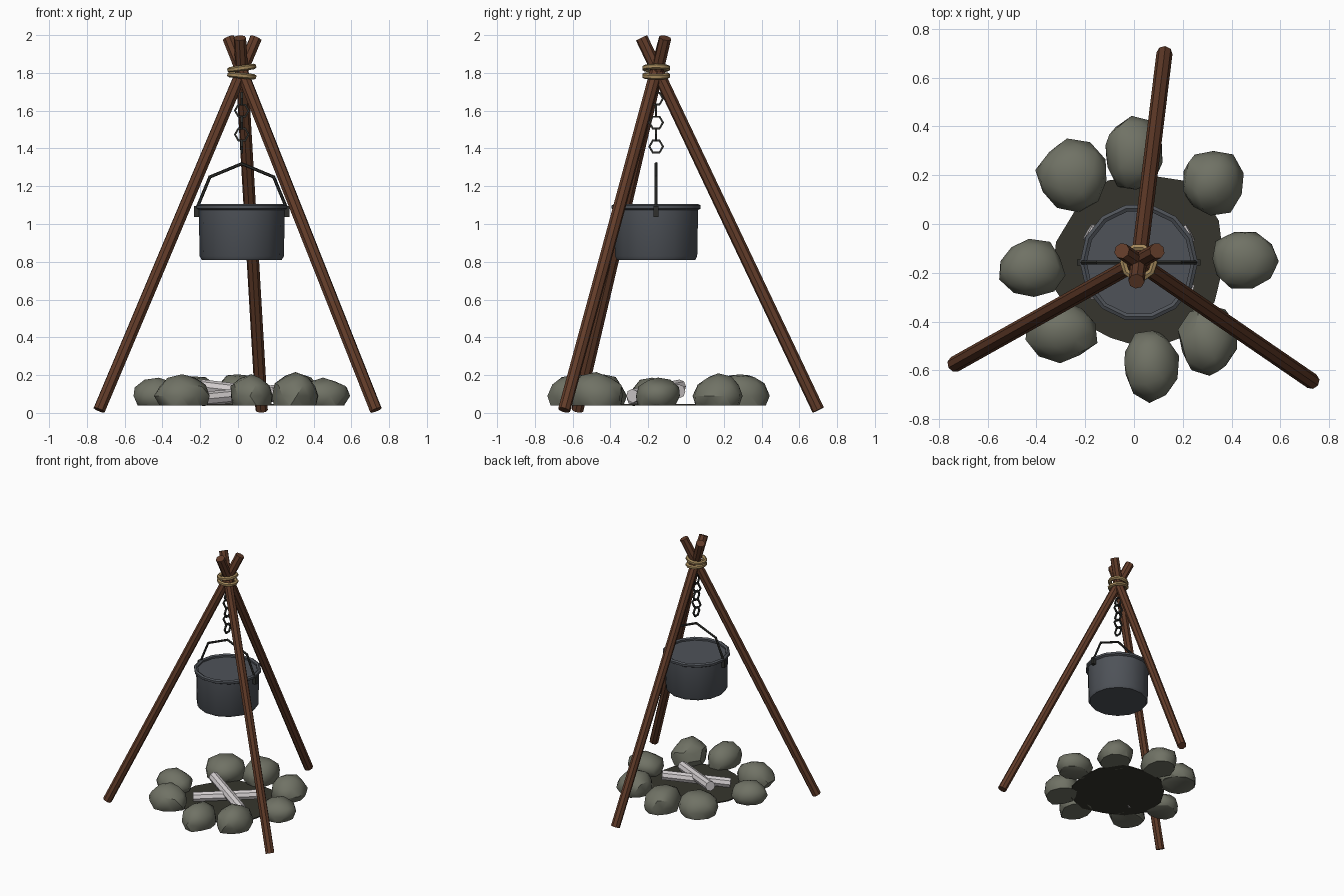
import bpy, bmesh, math, random
from mathutils import Vector, Matrix

if "Cube" in bpy.data.objects:
    bpy.data.objects.remove(bpy.data.objects["Cube"])

random.seed(4)
CX, CY = 0.02, -0.158          # axis of the fire, pot and chain


def material(name, r, g, b):
    lin = [(c / 255 / 12.92) if c < 11 else ((c / 255 + 0.055) / 1.055) ** 2.4 for c in (r, g, b)]
    m = bpy.data.materials.new(name)
    m.diffuse_color = (*lin, 1)
    m.use_nodes = True
    m.node_tree.nodes["Principled BSDF"].inputs["Base Color"].default_value = m.diffuse_color
    return m


WOOD = material("brown wood", 98, 60, 41)
ROPE = material("tan rope", 165, 138, 92)
IRON = material("pot iron", 78, 82, 88)
CHAIN = material("dark iron", 46, 47, 44)
STONE = material("olive stone", 112, 114, 101)
ASH = material("dark ash", 54, 53, 45)
LOG = material("pale log", 212, 207, 208)


def finish(name, bm, mat, smooth=None):
    bmesh.ops.recalc_face_normals(bm, faces=bm.faces)
    me = bpy.data.meshes.new(name)
    bm.to_mesh(me)
    bm.free()
    me.materials.append(mat)
    ob = bpy.data.objects.new(name, me)
    bpy.context.collection.objects.link(ob)
    if smooth:
        bpy.ops.object.select_all(action='DESELECT')
        ob.select_set(True)
        bpy.context.view_layer.objects.active = ob
        bpy.ops.object.shade_smooth_by_angle(angle=math.radians(smooth))
    return ob


def rod(bm, a, b, r, sides):
    a, b = Vector(a), Vector(b)
    d = b - a
    mat = Matrix.Translation((a + b) / 2) @ d.to_track_quat('Z', 'Y').to_matrix().to_4x4()
    bmesh.ops.create_cone(bm, cap_ends=True, segments=sides, radius1=r, radius2=r,
                          depth=d.length, matrix=mat)


def sweep(bm, rings, closed):
    """Skin a list of rings of points; closed joins the last ring to the first."""
    vs = [[bm.verts.new(p) for p in ring] for ring in rings]
    n, m = len(vs), len(vs[0])
    for i in range(n if closed else n - 1):
        for j in range(m):
            k, l = (i + 1) % n, (j + 1) % m
            bm.faces.new((vs[i][j], vs[k][j], vs[k][l], vs[i][l]))
    if not closed:
        bm.faces.new(vs[0])
        bm.faces.new(vs[-1])


def torus(bm, matrix, R, r, major, minor):
    rings = []
    for i in range(major):
        a = math.tau * i / major
        ring = []
        for j in range(minor):
            b = math.tau * (j + 0.5) / minor
            w = R + r * math.cos(b)
            ring.append(matrix @ Vector((w * math.cos(a), w * math.sin(a), r * math.sin(b))))
        rings.append(ring)
    sweep(bm, rings, True)


# Tripod poles
for name, foot, top in (
        ("left_pole", (-0.735, -0.575, 0.015), (0.095, -0.11, 1.985)),
        ("right_pole", (0.73, -0.645, 0.015), (-0.05, -0.11, 1.985)),
        ("back_pole", (0.125, 0.70, 0.015), (0.01, -0.235, 1.985))):
    bm = bmesh.new()
    rod(bm, foot, top, 0.033, 8)
    finish(name, bm, WOOD)

# Rope lashing: two tilted coils
for name, z, tilt in (("upper_rope", 1.825, -8), ("lower_rope", 1.785, 5)):
    bm = bmesh.new()
    m = Matrix.Translation((CX, CY, z)) @ Matrix.Rotation(math.radians(tilt), 4, 'Y')
    torus(bm, m, 0.064, 0.015, 10, 6)
    finish(name, bm, ROPE, 50)

# Chain of hexagonal links, alternately turned
bm = bmesh.new()
for i in range(5):
    m = (Matrix.Translation((CX, CY, 1.664 - i * 0.0635))
         @ Matrix.Rotation(math.pi / 2 * (1 - i % 2), 4, 'Z') @ Matrix.Rotation(math.pi / 2, 4, 'X'))
    torus(bm, m, 0.036, 0.008, 6, 4)
finish("chain", bm, CHAIN)


# Pot body and rim
def circle(r, z, n=14):
    return [(CX + r * math.cos(math.tau * i / n), CY + r * math.sin(math.tau * i / n), z)
            for i in range(n)]


bm = bmesh.new()
sweep(bm, [circle(0.212, 0.81), circle(0.223, 0.83), circle(0.228, 1.085)], False)
finish("pot_body", bm, IRON, 35)
bm = bmesh.new()
torus(bm, Matrix.Translation((CX, CY, 1.09)), 0.228, 0.016, 14, 6)
finish("pot_rim", bm, IRON, 35)

# Pot lugs
bm = bmesh.new()
for s in (-1, 1):
    m = Matrix.Translation((CX + s * 0.24, CY, 1.066)) @ Matrix.Diagonal((0.026, 0.026, 0.056, 1))
    bmesh.ops.create_cube(bm, size=1, matrix=m)
finish("pot_lugs", bm, CHAIN)

# Bail handle: four-segment arch
bm = bmesh.new()
rings = []
for i in range(5):
    a = math.pi * i / 4
    d = Vector((math.cos(a), 0, math.sin(a)))
    c = Vector((CX, CY, 1.08)) + d * 0.239
    rings.append([c + 0.009 * (d * math.cos(b) + Vector((0, 1, 0)) * math.sin(b))
                  for b in (math.tau * j / 6 for j in range(6))])
sweep(bm, rings, False)
finish("pot_handle", bm, CHAIN)

# Ash bed: irregular thin disc
bm = bmesh.new()
radii = (0.35, 0.37, 0.40, 0.36, 0.36, 0.34, 0.35, 0.37, 0.35, 0.33, 0.36, 0.36, 0.35)
rings = [[(CX + r * math.cos(math.tau * i / 13), CY + r * math.sin(math.tau * i / 13), z)
          for i, r in enumerate(radii)] for z in (0.04, 0.048)]
sweep(bm, rings, False)
finish("ash_bed", bm, ASH)

# Crossed logs
for name, ang, z0, z1 in (("lower_log", 30, 0.073, 0.115), ("upper_log", -31, 0.14, 0.09)):
    dx, dy = 0.245 * math.cos(math.radians(ang)), 0.245 * math.sin(math.radians(ang))
    bm = bmesh.new()
    rod(bm, (CX - dx, CY - dy, z0), (CX + dx, CY + dy, z1), 0.037, 8)
    finish(name, bm, LOG)

# Ring of stones: x, y, half sizes, top height
stones = ((-0.25, 0.197, 0.148, 0.148, 0.20), (0.0, 0.287, 0.126, 0.155, 0.21),
          (0.32, 0.17, 0.13, 0.138, 0.205), (0.45, -0.148, 0.138, 0.118, 0.185),
          (0.305, -0.475, 0.124, 0.148, 0.21), (0.07, -0.58, 0.116, 0.15, 0.20),
          (-0.295, -0.44, 0.146, 0.126, 0.20), (-0.42, -0.18, 0.135, 0.118, 0.185))
for n, (x, y, sx, sy, top) in enumerate(stones, 1):
    bm = bmesh.new()
    bmesh.ops.create_icosphere(bm, subdivisions=2, radius=1)
    turn = Matrix.Rotation(random.uniform(0, 6), 3, 'Z')
    for v in bm.verts:
        p = turn @ v.co * random.uniform(0.92, 1.07)
        v.co = (x + p.x * sx, y + p.y * sy, 0.09 + p.z * (top - 0.09))
    # flat underside
    bmesh.ops.bisect_plane(bm, geom=bm.verts[:] + bm.edges[:] + bm.faces[:],
                           plane_co=(0, 0, 0.04), plane_no=(0, 0, 1), clear_inner=True)
    bmesh.ops.holes_fill(bm, edges=[e for e in bm.edges if e.is_boundary], sides=0)
    finish(f"stone_{n}", bm, STONE, 40)
